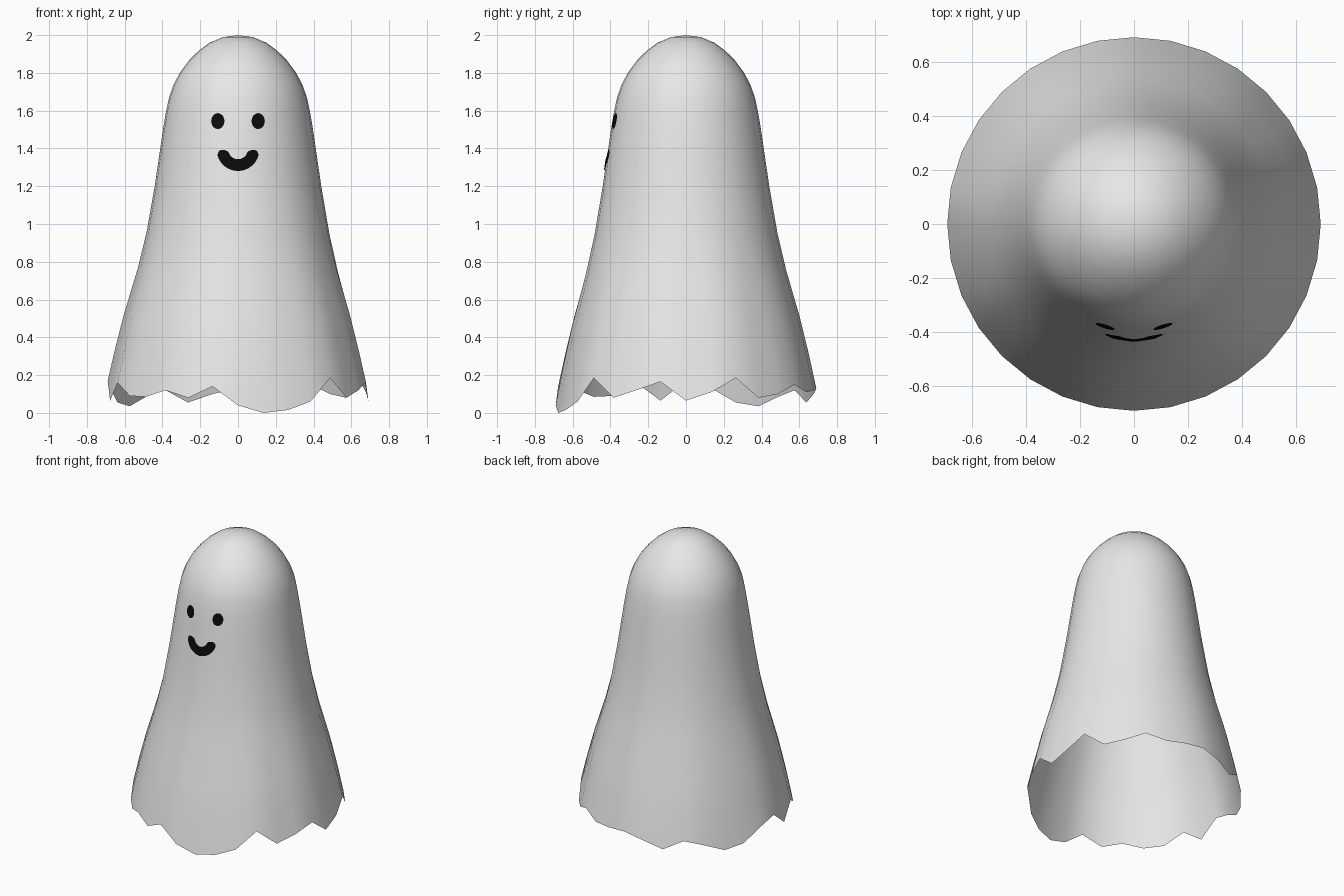
import bpy, bmesh, math
from mathutils import Vector
from mathutils.bvhtree import BVHTree

if "Cube" in bpy.data.objects:
    bpy.data.objects.remove(bpy.data.objects["Cube"])

SEG = 32


def material(name, rgb):
    m = bpy.data.materials.new(name)
    m.diffuse_color = (*rgb, 1)
    m.use_nodes = True
    m.node_tree.nodes["Principled BSDF"].inputs["Base Color"].default_value = m.diffuse_color
    return m


white = material("sheet white", (0.8, 0.8, 0.8))
black = material("face black", (0.003, 0.003, 0.003))


def finish(name, bm, mat):
    me = bpy.data.meshes.new(name)
    bm.to_mesh(me)
    bm.free()
    me.materials.append(mat)
    for p in me.polygons:
        p.use_smooth = True
    ob = bpy.data.objects.new(name, me)
    bpy.context.collection.objects.link(ob)
    return ob


# Draped sheet: lathed profile (radius, height, share of the ragged hem shift)
profile = [(0.08, 1.989, 0), (0.15, 1.96, 0), (0.21, 1.915, 0), (0.26, 1.865, 0),
           (0.305, 1.805, 0), (0.34, 1.74, 0), (0.365, 1.67, 0), (0.382, 1.59, 0),
           (0.397, 1.5, 0), (0.419, 1.35, 0), (0.441, 1.2, 0), (0.484, 0.95, 0.1),
           (0.53, 0.75, 0.25), (0.603, 0.49, 0.5), (0.65, 0.29, 0.75)]
# Hem heights, starting at the front and going towards +x
hem = [.04, 0, .015, .06, .185, .08, .12, .165, .065, .11, .185, .08, .1, .15, .11, .12,
       .13, .1, .055, .12, .085, .035, .055, .13, .17, .065, .16, .09, .085, .12, .08, .14]
mean = sum(hem) / SEG
profile.append((0.69, mean, 1))

bm = bmesh.new()
top = bm.verts.new((0, 0, 2))
rings = []
for r, z, w in profile:
    ring = []
    for i in range(SEG):
        a = 2 * math.pi * i / SEG
        ring.append(bm.verts.new((r * math.sin(a), -r * math.cos(a), z + w * (hem[i] - mean))))
    rings.append(ring)
for i in range(SEG):
    j = (i + 1) % SEG
    bm.faces.new((top, rings[0][i], rings[0][j]))
    for a, b in zip(rings, rings[1:]):
        bm.faces.new((a[i], b[i], b[j], a[j]))
bm.normal_update()
tree = BVHTree.FromBMesh(bm)
finish("ghost_sheet", bm, white)


# Project a front-view point onto the sheet, slightly in front of it
def on_sheet(x, z):
    hit = tree.ray_cast(Vector((x, -2, z)), Vector((0, 1, 0)))[0]
    return (x, hit.y - 0.006, z)


# Oval eyes
def eye(name, cx, cz, rx, rz, n=24):
    bm = bmesh.new()
    mid = bm.verts.new(on_sheet(cx, cz))
    loops = []
    for s in (0.35, 0.7, 1):
        loops.append([bm.verts.new(on_sheet(cx + s * rx * math.cos(2 * math.pi * k / n),
                                            cz + s * rz * math.sin(2 * math.pi * k / n)))
                      for k in range(n)])
    for k in range(n):
        j = (k + 1) % n
        bm.faces.new((mid, loops[0][k], loops[0][j]))
        for a, b in zip(loops, loops[1:]):
            bm.faces.new((a[k], b[k], b[j], a[j]))
    finish(name, bm, black)


eye("eye_left", -0.107, 1.545, 0.035, 0.042)
eye("eye_right", 0.107, 1.545, 0.035, 0.042)

# Smile: an arc band with rounded ends
bm = bmesh.new()
cz, rad, half, spread, cap = 1.394, 0.082, 0.031, math.radians(69), math.radians(20)
n, rows = 40, []
for k in range(n + 1):
    t = -math.cos(math.pi * k / n)
    a = t * (spread + cap)
    over = max(0, abs(a) - spread) / cap
    h = half * math.sqrt(max(0.0005, 1 - over * over))
    rows.append([bm.verts.new(on_sheet((rad + f * h) * math.sin(a), cz - (rad + f * h) * math.cos(a)))
                 for f in (-1, -0.33, 0.33, 1)])
for a, b in zip(rows, rows[1:]):
    for k in range(3):
        bm.faces.new((a[k], a[k + 1], b[k + 1], b[k]))
finish("smile", bm, black)
